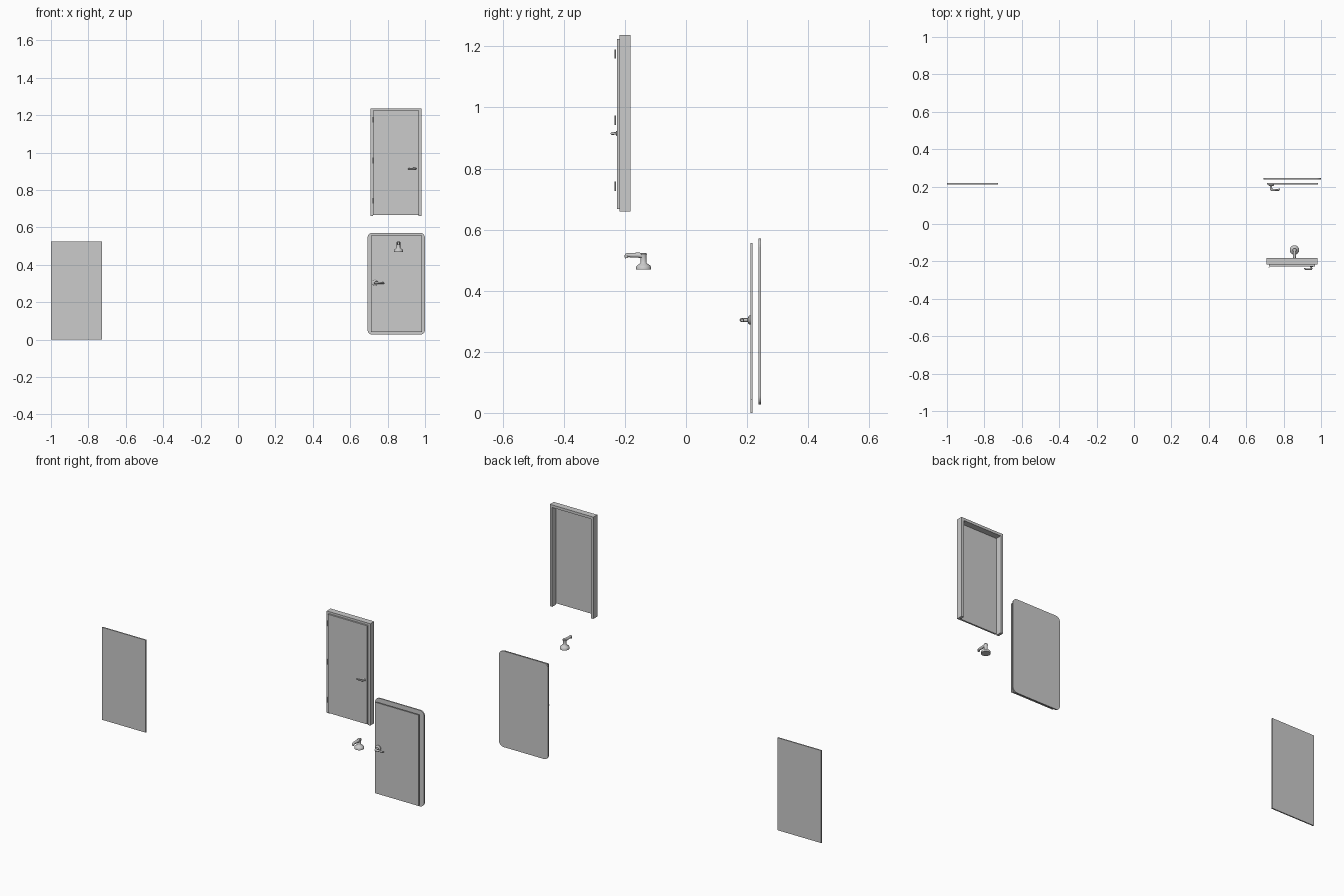
import bpy, bmesh, math
from mathutils import Vector, Matrix

if "Cube" in bpy.data.objects:
    bpy.data.objects.remove(bpy.data.objects["Cube"])


def finish(bm, name, smooth=False):
    bmesh.ops.recalc_face_normals(bm, faces=bm.faces)
    me = bpy.data.meshes.new(name)
    bm.to_mesh(me)
    bm.free()
    ob = bpy.data.objects.new(name, me)
    bpy.context.collection.objects.link(ob)
    if smooth:
        bpy.ops.object.select_all(action='DESELECT')
        ob.select_set(True)
        bpy.context.view_layer.objects.active = ob
        bpy.ops.object.shade_smooth_by_angle(angle=math.radians(40))
    return ob


def prism(name, outline, y0, y1):
    """Extrude an outline of (x, z) points from y0 to y1."""
    bm = bmesh.new()
    face = bm.faces.new([bm.verts.new((x, y0, z)) for x, z in outline])
    ext = bmesh.ops.extrude_face_region(bm, geom=[face])
    moved = [v for v in ext['geom'] if isinstance(v, bmesh.types.BMVert)]
    bmesh.ops.translate(bm, verts=moved, vec=(0, y1 - y0, 0))
    return finish(bm, name)


def slab(name, x0, x1, y0, y1, z0, z1):
    return prism(name, [(x0, z0), (x1, z0), (x1, z1), (x0, z1)], y0, y1)


def rounded_rect(x0, x1, z0, z1, r, n=6):
    pts = []
    for k, (cx, cz) in enumerate([(x1 - r, z1 - r), (x0 + r, z1 - r),
                                  (x0 + r, z0 + r), (x1 - r, z0 + r)]):
        for i in range(n + 1):
            a = math.pi / 2 * (k + i / n)
            pts.append((cx + r * math.cos(a), cz + r * math.sin(a)))
    return pts


def lathe(name, base, axis, profile, n=24):
    """Closed solid of revolution; profile is (radius, height along axis)."""
    bm = bmesh.new()
    rot = Vector((0, 0, 1)).rotation_difference(Vector(axis)).to_matrix().to_4x4()
    rings = [[bm.verts.new((r * math.cos(2 * math.pi * i / n),
                            r * math.sin(2 * math.pi * i / n), h)) for i in range(n)]
             for r, h in profile]
    for a, b in zip(rings, rings[1:]):
        for i in range(n):
            bm.faces.new((a[i], a[(i + 1) % n], b[(i + 1) % n], b[i]))
    bm.faces.new(rings[0])
    bm.faces.new(rings[-1])
    bmesh.ops.transform(bm, matrix=Matrix.Translation(base) @ rot, verts=bm.verts)
    return finish(bm, name, True)


def tube(name, path, radius):
    """Smooth round bar along (x, y, z, radius scale) points."""
    cu = bpy.data.curves.new(name, 'CURVE')
    cu.dimensions = '3D'
    cu.bevel_depth = radius
    cu.bevel_resolution = 4
    cu.resolution_u = 6
    cu.use_fill_caps = True
    sp = cu.splines.new('NURBS')
    sp.points.add(len(path) - 1)
    for p, (x, y, z, s) in zip(sp.points, path):
        p.co = (x, y, z, 1)
        p.radius = s
    sp.use_endpoint_u = True
    sp.order_u = 3
    ob = bpy.data.objects.new(name, cu)
    bpy.context.collection.objects.link(ob)
    return ob


# plain panel on the left
slab("plain_panel", -1.0, -0.726, 0.211, 0.218, 0.0, 0.524)

# framed door: one continuous three-sided frame
L, R, B, T, W = 0.708, 0.981, 0.66, 1.237, 0.015
prism("door_frame", [(L, B), (L + W, B), (L + W, T - W), (R - W, T - W),
                     (R - W, B), (R, B), (R, T), (L, T)], -0.217, -0.182)
slab("framed_door_leaf", L + W - 0.002, R - W + 0.002, -0.226, -0.2165, 0.667, 1.225)
for i, z in enumerate((0.727, 0.943, 1.16)):
    lathe("hinge_%d" % i, (0.721, -0.231, z), (0, 0, 1),
          [(0.0025, 0), (0.0025, 0.03)], 12)
lathe("framed_door_rosette", (0.949, -0.225, 0.915), (0, -1, 0),
      [(0.008, 0), (0.008, 0.003), (0.004, 0.005), (0.004, 0.016)])
tube("framed_door_lever", [(0.949, -0.236, 0.915, 1), (0.949, -0.243, 0.915, 1),
                           (0.94, -0.242, 0.915, 1), (0.925, -0.242, 0.915, .8),
                           (0.914, -0.242, 0.914, .8), (0.912, -0.236, 0.913, .8)], 0.0045)

# second door leaf with lever handle, and the rounded panel behind it
slab("second_door_leaf", 0.711, 0.985, 0.211, 0.218, 0.042, 0.557)
prism("rounded_panel", rounded_rect(0.692, 1.0, 0.027, 0.571, 0.027), 0.238, 0.245)
lathe("second_door_rosette", (0.733, 0.211, 0.304), (0, -1, 0),
      [(0.015, 0), (0.015, 0.004), (0.011, 0.007), (0.006, 0.009), (0.006, 0.025)])
tube("second_door_lever", [(0.733, 0.195, 0.304, 1), (0.733, 0.181, 0.304, 1),
                           (0.745, 0.182, 0.304, 1), (0.765, 0.182, 0.304, .8),
                           (0.776, 0.182, 0.303, .8), (0.778, 0.189, 0.302, .8)], 0.006)

# loose lever handle lying on its rosette
lathe("loose_handle_rosette", (0.858, -0.139, 0.469), (0, 0, 1),
      [(0.025, 0), (0.025, 0.009), (0.021, 0.014), (0.012, 0.02),
       (0.0095, 0.024), (0.0095, 0.045), (0.011, 0.051), (0.009, 0.055)])
tube("loose_handle_lever", [(0.858, -0.139, 0.513, 1.1), (0.858, -0.152, 0.517, 1),
                            (0.858, -0.172, 0.516, .9), (0.858, -0.190, 0.517, .8),
                            (0.858, -0.196, 0.516, .75), (0.858, -0.194, 0.507, .7)], 0.0085)
